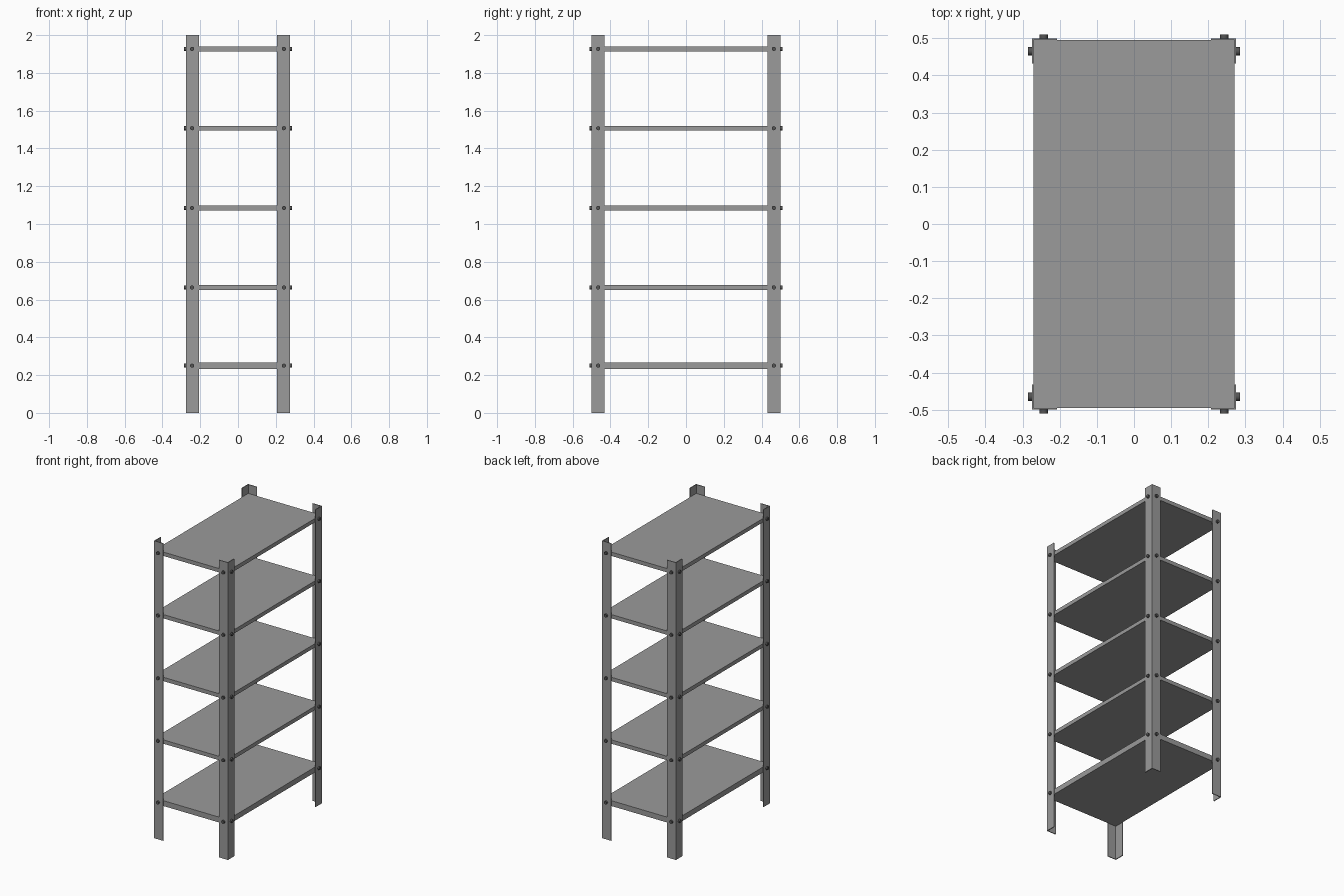
import bpy, bmesh, math
from mathutils import Matrix, Vector

if "Cube" in bpy.data.objects:
    bpy.data.objects.remove(bpy.data.objects["Cube"])

W, D, H = 0.275, 0.5, 2.0      # half width, half depth, height
FLANGE, T = 0.068, 0.005       # angle-post flange and sheet thickness
SHELVES = [(0.25, 0.036), (0.664, 0.026), (1.085, 0.026), (1.507, 0.026), (1.927, 0.026)]


def material(name, v):
    m = bpy.data.materials.new(name)
    m.diffuse_color = (v, v, v, 1)
    m.use_nodes = True
    m.node_tree.nodes["Principled BSDF"].inputs["Base Color"].default_value = m.diffuse_color
    return m


STEEL = material("grey_steel", 0.325)
DARK = material("dark_steel", 0.09)


def finish(name, bm, mat):
    bmesh.ops.recalc_face_normals(bm, faces=bm.faces)
    me = bpy.data.meshes.new(name)
    bm.to_mesh(me)
    bm.free()
    me.materials.append(mat)
    ob = bpy.data.objects.new(name, me)
    bpy.context.collection.objects.link(ob)
    return ob


# L-profile corner post, extruded upward
def post(name, sx, sy):
    bm = bmesh.new()
    prof = [(W, D), (W - FLANGE, D), (W - FLANGE, D - T),
            (W - T, D - T), (W - T, D - FLANGE), (W, D - FLANGE)]
    f = bm.faces.new([bm.verts.new((sx * x, sy * y, 0)) for x, y in prof])
    r = bmesh.ops.extrude_face_region(bm, geom=[f])
    bmesh.ops.translate(bm, vec=(0, 0, H),
                        verts=[v for v in r['geom'] if isinstance(v, bmesh.types.BMVert)])
    finish(name, bm, STEEL)


# Shelf board fitted inside the posts
def shelf(name, z, t):
    bm = bmesh.new()
    size = Matrix.Diagonal((2 * (W - T), 2 * (D - T), t, 1))
    bmesh.ops.create_cube(bm, size=1, matrix=Matrix.Translation((0, 0, z)) @ size)
    finish(name, bm, STEEL)


# Bolt heads on both flanges of one post, at every shelf
def bolts(name, sx, sy):
    bm = bmesh.new()
    for z, _ in SHELVES:
        for pos, axis in ((Vector((sx * (W + 0.003), sy * 0.465, z)), Vector((sx, 0, 0))),
                          (Vector((sx * 0.243, sy * (D + 0.003), z)), Vector((0, sy, 0)))):
            rot = axis.to_track_quat('Z', 'Y').to_matrix().to_4x4()
            bmesh.ops.create_cone(bm, cap_ends=True, segments=12, radius1=0.011,
                                  radius2=0.011, depth=0.014,
                                  matrix=Matrix.Translation(pos) @ rot)
    ob = finish(name, bm, DARK)
    bpy.ops.object.select_all(action='DESELECT')
    ob.select_set(True)
    bpy.context.view_layer.objects.active = ob
    bpy.ops.object.shade_smooth_by_angle(angle=math.radians(40))


for sx, side in ((-1, "left"), (1, "right")):
    for sy, end in ((-1, "front"), (1, "back")):
        post(f"{end}_{side}_post", sx, sy)
        bolts(f"{end}_{side}_bolts", sx, sy)

for i, (z, t) in enumerate(SHELVES):
    shelf(f"shelf_{i + 1}", z, t)
